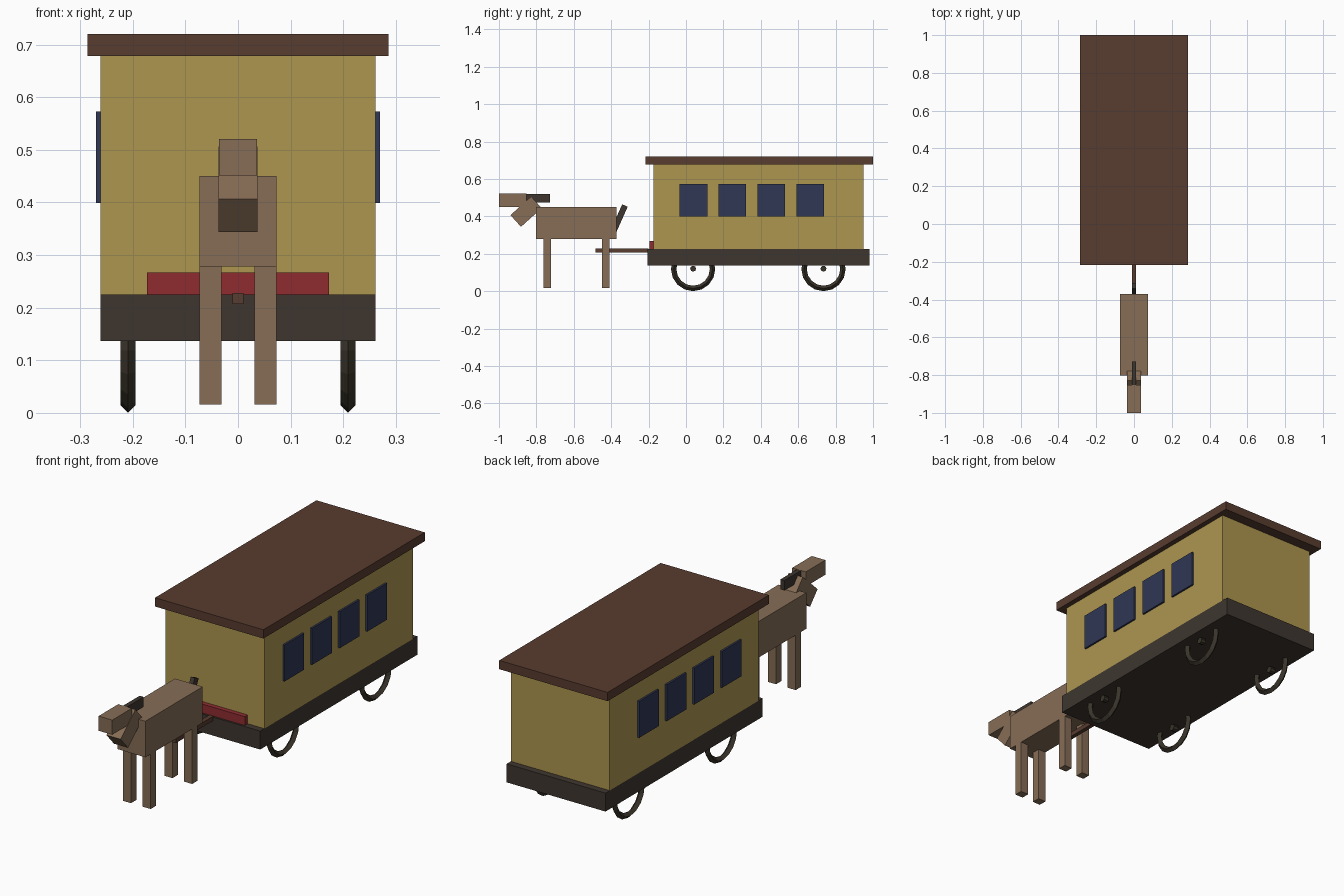
import bpy, math

if "Cube" in bpy.data.objects:
    bpy.data.objects.remove(bpy.data.objects["Cube"])


def srgb(c):
    c /= 255
    return c / 12.92 if c <= 0.04045 else ((c + 0.055) / 1.055) ** 2.4


def material(name, r, g, b):
    m = bpy.data.materials.new(name)
    m.diffuse_color = (srgb(r), srgb(g), srgb(b), 1)
    m.use_nodes = True
    m.node_tree.nodes["Principled BSDF"].inputs["Base Color"].default_value = m.diffuse_color
    return m


YELLOW = material("ochre_paint", 174, 150, 80)
BROWN = material("roof_brown", 88, 60, 47)
DARK = material("dark_frame", 62, 54, 47)
TIRE = material("tire_black", 58, 52, 42)
GLASS = material("window_blue", 47, 55, 84)
RED = material("red_paint", 142, 44, 48)
HIDE = material("horse_hide", 134, 109, 86)


def finish(name, mat):
    ob = bpy.context.object
    ob.name = name
    ob.data.materials.clear()
    ob.data.materials.append(mat)
    return ob


def box(name, mat, x, y, z, tilt=0):
    """Box from (min, max) ranges, optionally tilted about the x axis."""
    rng = (x, y, z)
    bpy.ops.mesh.primitive_cube_add(size=1, location=[(a + b) / 2 for a, b in rng])
    ob = finish(name, mat)
    ob.scale = [b - a for a, b in rng]
    ob.rotation_euler.x = math.radians(tilt)
    return ob


def wide(w):
    return (-w, w)


def around(c, w):
    return (c - w / 2, c + w / 2)


# Carriage
box("chassis", DARK, wide(0.261), (-0.205, 0.98), (0.137, 0.225))
box("carriage_body", YELLOW, wide(0.261), (-0.174, 0.948), (0.225, 0.68))
box("roof", BROWN, wide(0.286), (-0.217, 1.0), (0.678, 0.72))
box("front_board", RED, wide(0.173), (-0.196, -0.172), (0.224, 0.267))
box("tow_bar", BROWN, wide(0.0105), (-0.483, -0.2), (0.207, 0.228))

for side in (-1, 1):
    # Window plates
    for i in range(4):
        box("window", GLASS, around(side * 0.2655, 0.009),
            around(0.04 + 0.208 * i, 0.148), (0.399, 0.573))
    # Wheels: diamond-section ring and a small hub
    for y in (0.038, 0.735):
        bpy.ops.mesh.primitive_torus_add(
            major_radius=0.104, minor_radius=0.0145, major_segments=16,
            minor_segments=4, location=(side * 0.209, y, 0.1185),
            rotation=(0, math.pi / 2, 0))
        finish("wheel_rim", TIRE)
        bpy.ops.mesh.primitive_cylinder_add(
            vertices=8, radius=0.016, depth=0.026,
            location=(side * 0.209, y, 0.12), rotation=(0, math.pi / 2, 0))
        finish("wheel_hub", TIRE)
    # Horse legs
    for y in (-0.743, -0.43):
        box("horse_leg", HIDE, around(side * 0.052, 0.042), around(y, 0.04), (0.016, 0.28))

# Horse
box("horse_body", HIDE, wide(0.073), (-0.803, -0.371), (0.278, 0.45))
box("horse_neck", HIDE, wide(0.0375), around(-0.855, 0.149), around(0.425, 0.084), 42)
box("horse_head", HIDE, wide(0.036), (-1.0, -0.852), (0.451, 0.521))
box("horse_mane", DARK, wide(0.0105), (-0.857, -0.727), (0.473, 0.5205))
box("horse_tail", DARK, wide(0.0105), around(-0.361, 0.032), around(0.38, 0.17), -24)
